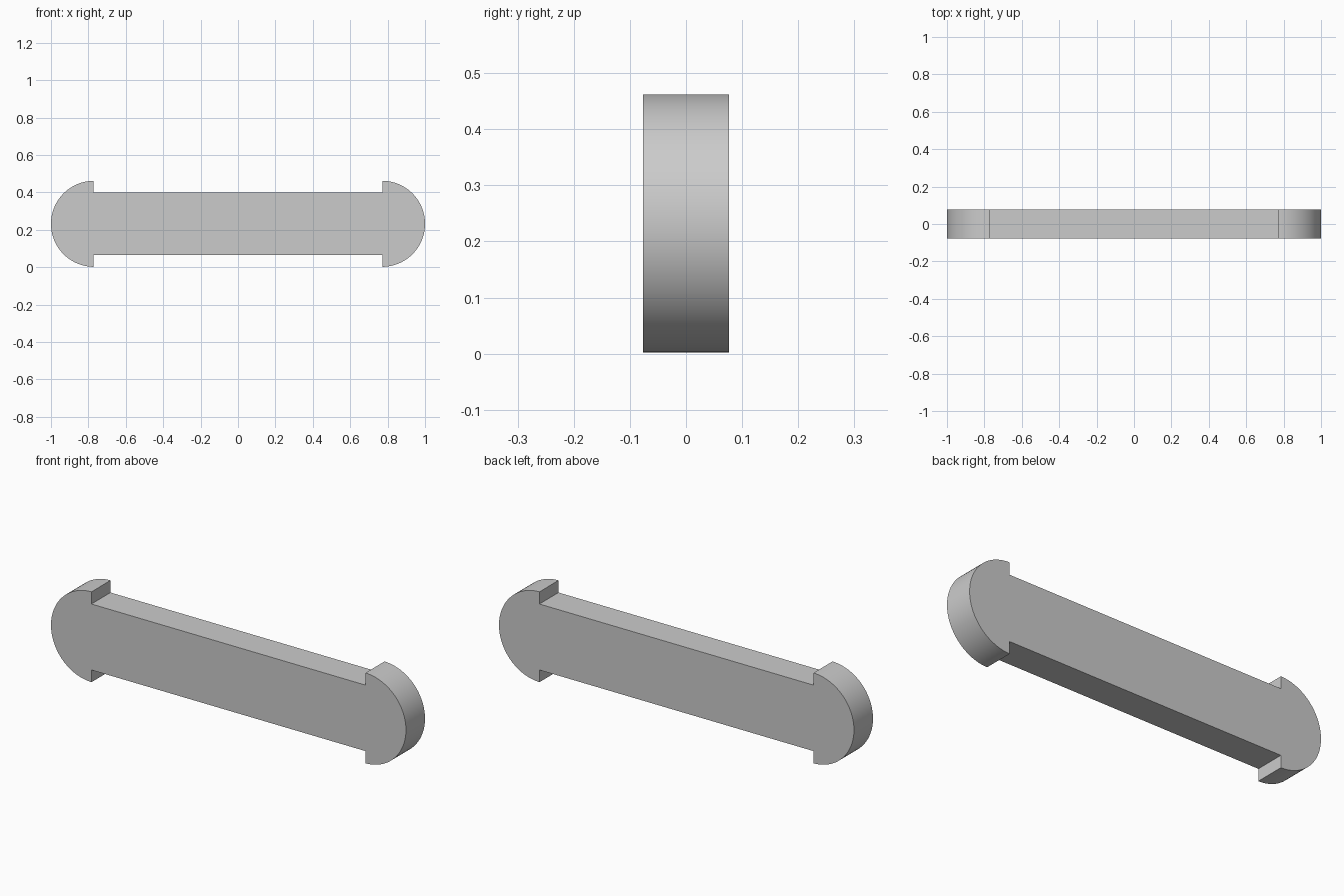
import bpy, bmesh
from math import sin, cos, pi

if "Cube" in bpy.data.objects:
    bpy.data.objects.remove(bpy.data.objects["Cube"])

R = 0.23           # end cap radius
CX = 1 - R         # cap centre distance from the middle
CZ = 0.232         # centre height
BAR = 0.168        # half height of the straight bar
DEPTH = 0.0767     # half thickness
SEG = 64           # segments per half-round cap


def cap(side):
    """Half-round cap outline, counter-clockwise, facing +x or -x."""
    pts = []
    for i in range(SEG + 1):
        a = -pi / 2 + pi * i / SEG
        pts.append((side * (CX + R * cos(a)), CZ + side * R * sin(a)))
    return pts


# Full outline: each cap plus the two notch corners where it meets the bar
inner = 0.772
outline = []
for s in (1, -1):
    arc = cap(s)
    arc[0] = (s * inner, arc[0][1])
    arc[-1] = (s * inner, arc[-1][1])
    outline += [(s * inner, CZ - s * BAR)] + arc + [(s * inner, CZ + s * BAR)]

# Extrude the outline through the thickness
bm = bmesh.new()
face = bm.faces.new([bm.verts.new((x, -DEPTH, z)) for x, z in outline])
ext = bmesh.ops.extrude_face_region(bm, geom=[face], use_keep_orig=True)
moved = [v for v in ext["geom"] if isinstance(v, bmesh.types.BMVert)]
bmesh.ops.translate(bm, verts=moved, vec=(0, 2 * DEPTH, 0))
bmesh.ops.recalc_face_normals(bm, faces=bm.faces)
mesh = bpy.data.meshes.new("link_bar")
bm.to_mesh(mesh)
bm.free()

obj = bpy.data.objects.new("link_bar", mesh)
bpy.context.collection.objects.link(obj)
bpy.context.view_layer.objects.active = obj
obj.select_set(True)
bpy.ops.object.shade_smooth_by_angle(angle=pi / 6)
